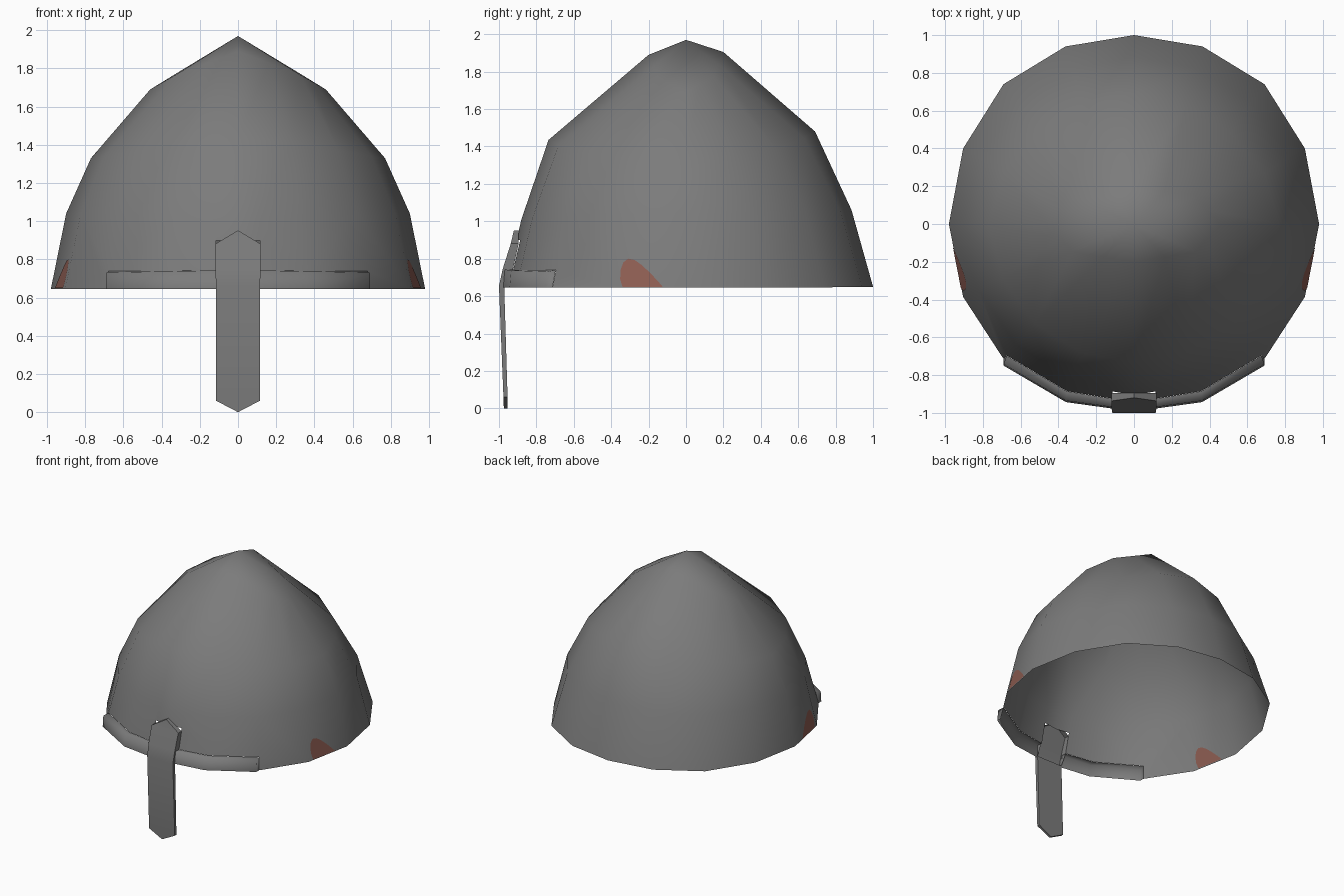
import bpy, bmesh, math
from mathutils import Vector
from mathutils.bvhtree import BVHTree

if "Cube" in bpy.data.objects:
    bpy.data.objects.remove(bpy.data.objects["Cube"])


def material(name, rgb):
    m = bpy.data.materials.new(name)
    m.diffuse_color = (*rgb, 1)
    m.use_nodes = True
    m.node_tree.nodes["Principled BSDF"].inputs["Base Color"].default_value = m.diffuse_color
    return m


STEEL = material("dark_steel", (0.2, 0.2, 0.2))
RUST = material("rust_red", (0.27, 0.11, 0.085))


def make(name, verts, faces, mat):
    me = bpy.data.meshes.new(name)
    me.from_pydata(verts, [], faces)
    ob = bpy.data.objects.new(name, me)
    bpy.context.collection.objects.link(ob)
    me.materials.append(mat)
    bm = bmesh.new()
    bm.from_mesh(me)
    bmesh.ops.recalc_face_normals(bm, faces=bm.faces)
    bm.to_mesh(me)
    bm.free()
    for p in me.polygons:
        p.use_smooth = True
    return ob


# Dome: 16-sided rings: side x, side z, back y, back z, front y, front z, diagonal pull-in back / front
RINGS = [(0.98, 0.645, 1.0, 0.65, 0.965, 0.645, 0, 0),
         (0.90, 1.04, 0.885, 1.06, 0.88, 1.01, 0.02, 0.015),
         (0.77, 1.33, 0.69, 1.48, 0.735, 1.435, 0.05, 0.03),
         (0.46, 1.69, 0.20, 1.905, 0.20, 1.89, 0, 0)]
QUARTER = [(1, 0), (0.923, 0.4), (0.705, 0.74), (0.37, 0.94), (0, 1)]
N = 16


def unit(i):
    q, r = divmod(i % N, 4)
    x, y = QUARTER[r] if q % 2 == 0 else QUARTER[4 - r]
    return (x if q in (0, 3) else -x), (y if q < 2 else -y)


verts = []
for k, (sx, sz, by, bz, fy, fz, kb, kf) in enumerate(RINGS):
    ring = []
    for i in range(N):
        u, v = unit(i)
        w = abs(u) ** 1.4
        ry, rz, pull = (by, bz, kb) if v >= 0 else (fy, fz, kf)
        s = 1 - pull * (2 * u * v) ** 2
        ring.append(Vector((u * sx * s, v * ry * s, sz * w + rz * (1 - w))))
    if k == 3:  # the top ring is an octagon
        for i in range(1, N, 2):
            ring[i] = (ring[i - 1] + ring[(i + 1) % N]) / 2
    verts += ring
verts.append((0, 0, 1.97))
faces = [(k * N + i, k * N + (i + 1) % N, (k + 1) * N + (i + 1) % N, (k + 1) * N + i)
         for k in range(3) for i in range(N)]
faces += [(3 * N + i, 3 * N + (i + 1) % N, 4 * N) for i in range(N)]
dome = make("helmet_dome", verts, faces, STEEL)

# Open the dome behind the hollow brow band and nose guard
NW = 0.115
bm = bmesh.new()
bm.from_mesh(dome.data)


def cut(co, no, test):
    fs = [f for f in bm.faces if test(f.calc_center_median())]
    geom = set(fs)
    for f in fs:
        geom.update(f.edges)
        geom.update(f.verts)
    bmesh.ops.bisect_plane(bm, geom=list(geom), plane_co=co, plane_no=no)


def low_front(c):
    return c.y < -0.7 and abs(c.x) < 0.69 and c.z < 1.0


cut((0, 0, 0.74), (0, 0, 1), low_front)
for sx in (-NW, NW):
    cut((sx, 0, 0), (1, 0, 0), low_front)
cut((0, 0, 0.9), (0, 0, 1), lambda c: low_front(c) and abs(c.x) < NW and c.z > 0.74)
gone = []
for f in bm.faces:
    c = f.calc_center_median()
    if low_front(c) and (c.z < 0.74 or (abs(c.x) < NW and c.z < 0.9)):
        gone.append(f)
bmesh.ops.delete(bm, geom=gone, context='FACES')
bm.to_mesh(dome.data)
bm.free()

# Brow band: two hollow halves, each x, outer y, dome x, dome y
half = [(NW, -0.977, NW, -0.925), (0.36, -0.943, 0.355, -0.886), (0.69, -0.75, 0.675, -0.697)]
for side, label in ((1, "right"), (-1, "left")):
    bv = []
    for x, y, dx, dy in half:
        zt = 0.73 + 0.015 * (1 - x / 0.69)
        bv += [(side * x, y, 0.645), (side * x, y + 0.008, zt), (side * dx, dy, 0.74)]
    bf = [(3 * i + j, 3 * i + j + 1, 3 * i + j + 4, 3 * i + j + 3) for i in range(2) for j in range(2)]
    bv.append((side * 0.69, -0.714, 0.645))
    bf.append((6, 7, 8, 9))
    make("brow_band_" + label, bv, bf, STEEL)

# Nose guard: pointed bar bent at the rim; half width, z, front y, depth
rows = [(0.0, 0.952, -0.92, 0.026), (0.12, 0.88, -0.937, 0.042), (0.118, 0.745, -0.98, 0.055),
        (NW, 0.655, -1.0, 0.028), (NW, 0.06, -0.976, 0.022), (0.0, 0.0, -0.974, 0.02)]
nv, idx, depth = [], [], []
for w, z, y, d in rows:
    pts = [(-w, y, z), (w, y, z)] if w else [(0, y, z)]
    idx.append([len(nv) + k for k in range(len(pts))])
    nv += pts
    depth += [d] * len(pts)
front = [idx[i] + idx[i + 1][::-1] for i in range(5)]
n = len(nv)
ring = [0, 2, 4, 6, 8, 9, 7, 5, 3, 1]
# the back is closed only below the rim
nf = front + [[k + n for k in f] for f in front[3:]]
nf += [(ring[k], ring[(k + 1) % n], ring[(k + 1) % n] + n, ring[k] + n) for k in range(n)]
nv += [(x, y + d, z) for (x, y, z), d in zip(nv, depth)]
nose = make("nose_guard", nv, nf, STEEL)
bpy.ops.object.select_all(action='DESELECT')
nose.select_set(True)
bpy.context.view_layer.objects.active = nose
bpy.ops.object.shade_smooth_by_angle(angle=math.radians(40))

# Painted side spots: thin patches laid on the dome, outside and inside
bm = bmesh.new()
bm.from_mesh(dome.data)
bmesh.ops.triangulate(bm, faces=bm.faces)
tree = BVHTree.FromBMesh(bm)
bm.free()
outline = [(-0.34, 0.65), (-0.352, 0.69), (-0.35, 0.74), (-0.335, 0.78), (-0.31, 0.80),
           (-0.275, 0.793), (-0.235, 0.765), (-0.19, 0.722), (-0.15, 0.68), (-0.125, 0.65)]
cy, cz = -0.26, 0.70
M = len(outline)
for side, label in ((1, "right"), (-1, "left")):
    for off, where in ((0.004, "outer"), (-0.004, "inner")):
        flat = [(cy, cz)]
        for t in (0.5, 1.0):
            flat += [(cy + (y - cy) * t, cz + (z - cz) * t) for y, z in outline]
        pv = []
        for y, z in flat:
            hit = tree.ray_cast(Vector((2 * side, y, z)), Vector((-side, 0, 0)))[0]
            x = hit.x if hit else side * 0.94
            pv.append((x + side * off, y, z))
        pf = [(0, 1 + i, 1 + (i + 1) % M) for i in range(M)]
        pf += [(1 + i, 1 + M + i, 1 + M + (i + 1) % M, 1 + (i + 1) % M) for i in range(M)]
        spot = make(f"side_spot_{label}_{where}", pv, pf, RUST)
        if (spot.data.polygons[0].normal.x > 0) != (side * off > 0):
            spot.data.flip_normals()
